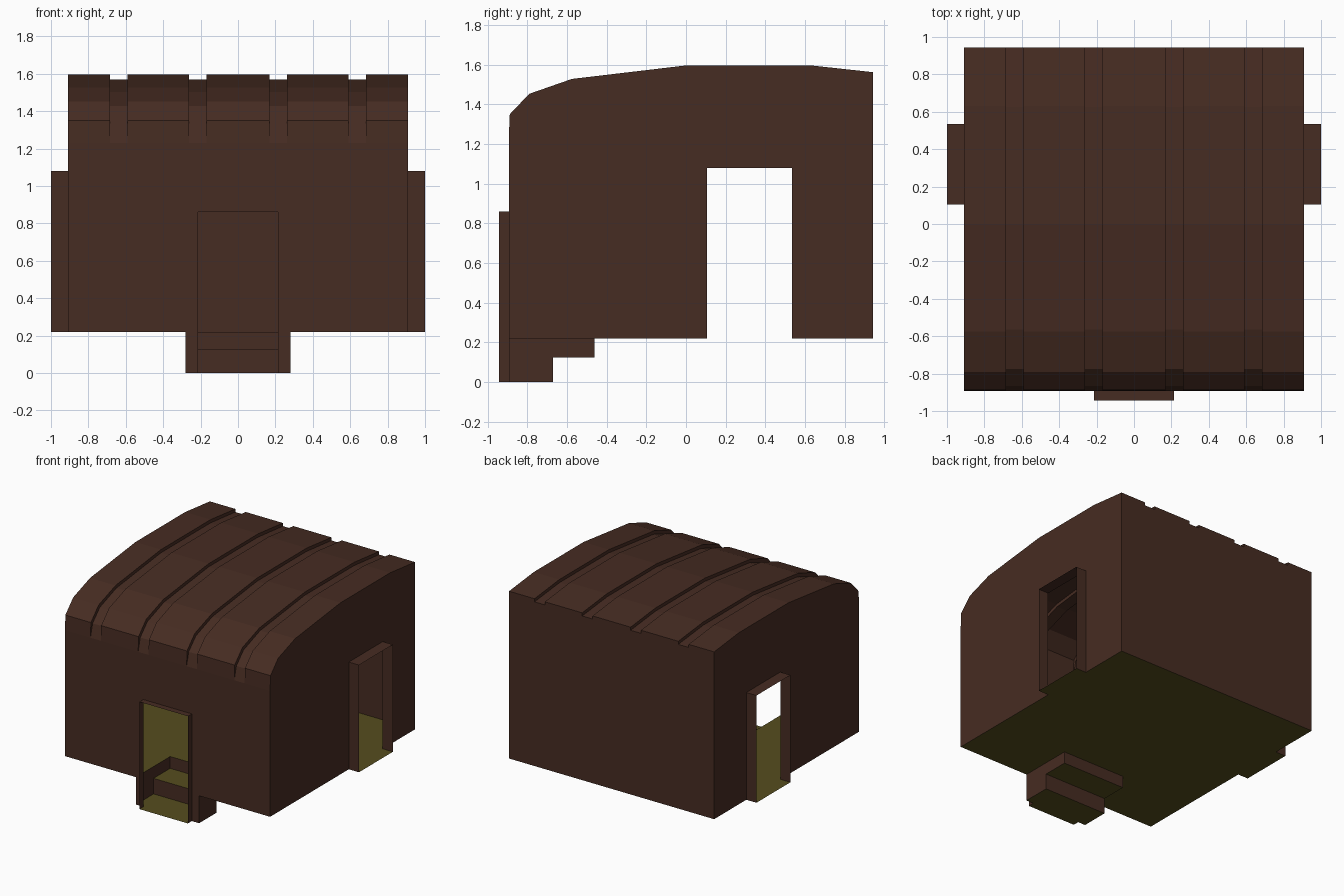
import bpy
from mathutils import Vector

if "Cube" in bpy.data.objects:
    bpy.data.objects.remove(bpy.data.objects["Cube"])

W, F, B, FL = 0.91, -0.893, 0.943, 0.22      # half width, front, back, floor level
PX, PY = 0.28, -0.46                         # stair pit half width and back edge
DX, DF, DT = 0.215, -0.943, 0.86             # front doorway half width, outer edge, top
S0, S1, ST, SX = 0.105, 0.535, 1.08, 1.0     # side doorway y range, top, outer edge
RIBS, R = [-0.638, -0.215, 0.215, 0.638], 0.046
ROOF = [(F, 1.23), (-0.888, 1.35), (-0.79, 1.453), (-0.575, 1.528),
        (0, 1.596), (0.63, 1.596), (B, 1.562)]
GROOVE = [(F, 1.23), (-0.866, 1.335), (-0.775, 1.428), (-0.565, 1.503),
          (0, 1.57), (0.625, 1.57), (B, 1.537)]


def material(name, col):
    m = bpy.data.materials.new(name)
    m.diffuse_color = (*col, 1)
    m.use_nodes = True
    m.node_tree.nodes["Principled BSDF"].inputs["Base Color"].default_value = m.diffuse_color
    return m


BROWN = material("brown_wood", (0.062, 0.025, 0.016))
OLIVE = material("olive_floor", (0.092, 0.074, 0.013))


def surface(name, faces, mat):
    """Thin surface from (points, target) pairs; each face looks at its target."""
    verts, polys = [], []
    for pts, target in faces:
        pts = [Vector(p) for p in pts]
        n = Vector()
        for a, b in zip(pts, pts[1:] + pts[:1]):
            n += a.cross(b)
        mid = sum(pts, Vector()) / len(pts)
        if n.dot(Vector(target) - mid) < 0:
            pts.reverse()
        polys.append(range(len(verts), len(verts) + len(pts)))
        verts += pts
    me = bpy.data.meshes.new(name)
    me.from_pydata(verts, [], [list(p) for p in polys])
    me.materials.append(mat)
    ob = bpy.data.objects.new(name, me)
    bpy.context.collection.objects.link(ob)
    return ob


def rect_y(y, x0, x1, z0, z1):
    return [(x0, y, z0), (x1, y, z0), (x1, y, z1), (x0, y, z1)]


def rect_x(x, y0, y1, z0, z1):
    return [(x, y0, z0), (x, y1, z0), (x, y1, z1), (x, y0, z1)]


def rect_z(z, x0, x1, y0, y1):
    return [(x0, y0, z), (x1, y0, z), (x1, y1, z), (x0, y1, z)]


ROOM = (0, 0, 0.7)

# Roof: plain panels, with sunken ribs between them
roof, ribs = [], []


def strip(out, profile, x0, x1):
    for (y0, z0), (y1, z1) in zip(profile, profile[1:]):
        out.append(([(x0, y0, z0), (x1, y0, z0), (x1, y1, z1), (x0, y1, z1)],
                    ((x0 + x1) / 2, 0, 0.7)))


edges = [-W] + [c + s * R for c in RIBS for s in (-1, 1)] + [W]
for i in range(0, len(edges), 2):
    strip(roof, ROOF, edges[i], edges[i + 1])
for c in RIBS:
    strip(ribs, GROOVE, c - R, c + R)
    for s in (-1, 1):
        x = c + s * R
        for i in range(len(ROOF) - 1):
            q = [ROOF[i], ROOF[i + 1], GROOVE[i + 1], GROOVE[i]]
            q = q[:3] if i == 0 else q
            ribs.append(([(x, y, z) for y, z in q], (x + s, 0, 1.4)))
surface("roof_panels", roof, BROWN)
surface("roof_ribs", ribs, BROWN)

# Side walls with doorway notch, and projecting door frames
for s, side in ((-1, "left"), (1, "right")):
    outline = [(F, FL), (S0, FL), (S0, ST), (S1, ST), (S1, FL), (B, FL)] + ROOF[::-1]
    surface(side + "_wall", [([(s * W, y, z) for y, z in outline], ROOM)], BROWN)
    mid = (s * 0.955, (S0 + S1) / 2, 0.65)
    surface(side + "_door_frame", [
        (rect_x(0, 0, 0, 0, 0) and rect_y(S0, s * W, s * SX, FL, ST), mid),
        (rect_y(S1, s * W, s * SX, FL, ST), mid),
        (rect_z(ST, s * W, s * SX, S0, S1), mid)], BROWN)

# Front wall, notched for the doorway and stair pit
front = [(-W, FL), (-PX, FL), (-PX, 0), (-DX, 0), (-DX, DT),
         (DX, DT), (DX, 0), (PX, 0), (PX, FL), (W, FL), (W, 1.23), (-W, 1.23)]
surface("front_wall", [([(x, F, z) for x, z in front], ROOM)], BROWN)

# Back wall, top edge following the rib notches
top = [(-W, ROOF[-1][1])]
for c in RIBS:
    hi, lo = ROOF[-1][1], GROOVE[-1][1]
    top += [(c - R, hi), (c - R, lo), (c + R, lo), (c + R, hi)]
top.append((W, ROOF[-1][1]))
surface("back_wall", [([(x, B, z) for x, z in [(W, FL), (-W, FL)] + top], ROOM)], BROWN)

# Front door frame
mid = (0, -0.92, 0.43)
surface("front_door_frame", [(rect_x(-DX, DF, F, 0, DT), mid),
                             (rect_x(DX, DF, F, 0, DT), mid),
                             (rect_z(DT, -DX, DX, DF, F), mid)], BROWN)

# Stair pit: risers and stepped cheeks in wood
Y1, Z1 = -0.67, 0.125
pit = [(rect_y(Y1, -PX, PX, 0, Z1), (0, -0.9, 0.1)),
       (rect_y(PY, -PX, PX, Z1, FL), (0, -0.9, 0.1))]
for s in (-1, 1):
    cheek = [(F, 0), (Y1, 0), (Y1, Z1), (PY, Z1), (PY, FL), (F, FL)]
    pit.append(([(s * PX, y, z) for y, z in cheek], (0, -0.7, 0.15)))
surface("stair_pit_sides", pit, BROWN)

# Stair treads and sill
up = (0, 0, 5)
surface("stair_treads", [(rect_z(0, -PX, PX, F, Y1), up),
                         (rect_z(0, -DX, DX, DF, F), up),
                         (rect_z(Z1, -PX, PX, Y1, PY), up)], OLIVE)

# Main floor with side door sills and the pit cut out
half = [(PX, PY), (PX, F), (W, F), (W, S0), (SX, S0), (SX, S1), (W, S1), (W, B)]
floor = half + [(-x, y) for x, y in half[::-1]]
surface("floor", [([(x, y, FL) for x, y in floor], up)], OLIVE)
